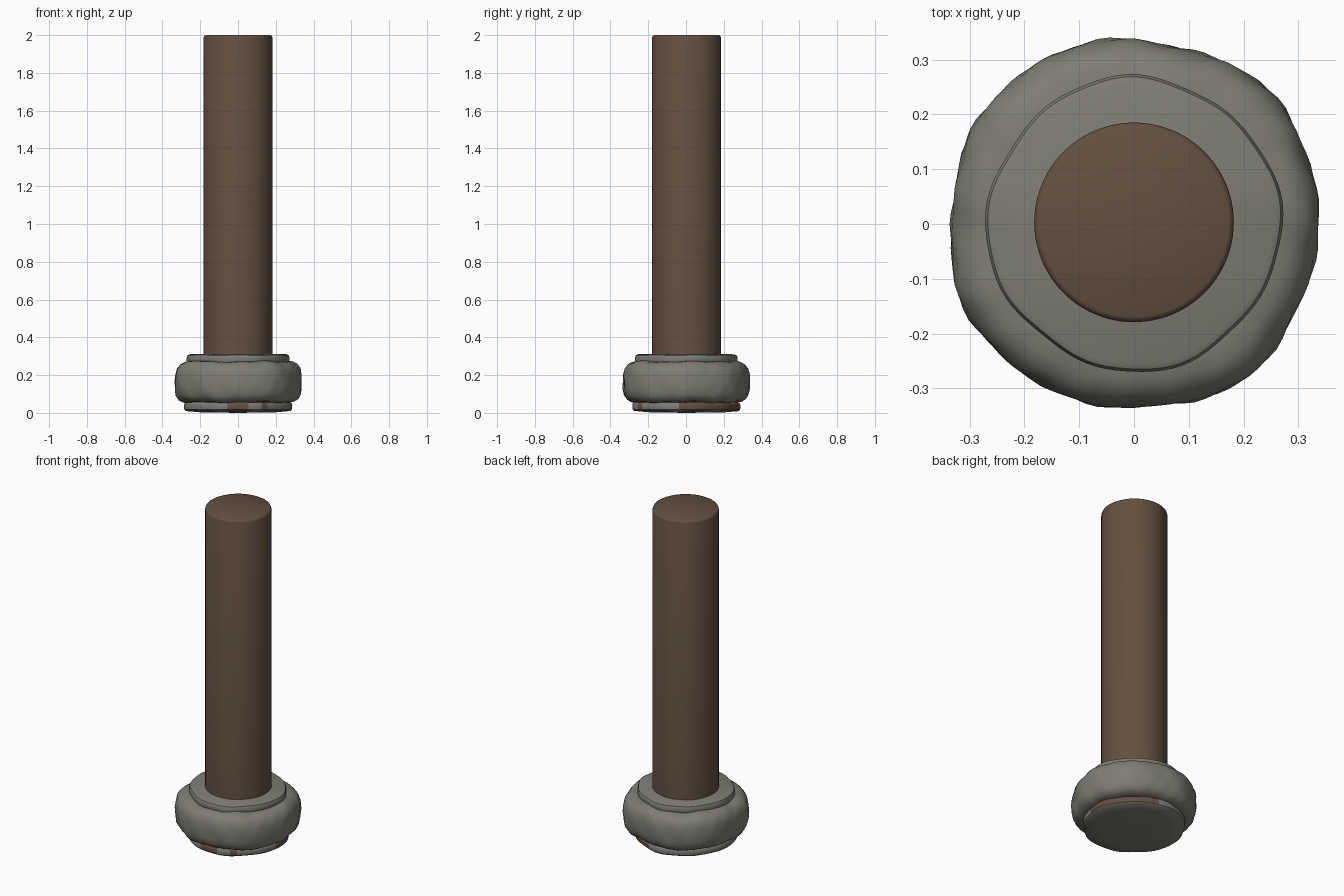
import bpy, bmesh, math
from math import sin, cos, tau

cube = bpy.data.objects.get("Cube")
if cube:
    bpy.data.objects.remove(cube, do_unlink=True)


def material(name, rgb):
    m = bpy.data.materials.new(name)
    m.use_nodes = True
    m.diffuse_color = (*rgb, 1)
    m.node_tree.nodes["Principled BSDF"].inputs["Base Color"].default_value = (*rgb, 1)
    return m


wood = material("brown wood", (0.125, 0.08, 0.051))
stone = material("grey stone", (0.21, 0.205, 0.175))


def lathe(name, profile, mats, segments=96, wobble=None, centre_y=0.0):
    """Spin an (r, z) profile; r = 0 end points become poles."""
    bm = bmesh.new()
    rings = []
    for r, z in profile:
        if r == 0:
            rings.append([bm.verts.new((0, centre_y, z))] * segments)
            continue
        ring = []
        for i in range(segments):
            a = tau * i / segments
            dr, dz = wobble(a, r, z) if wobble else (0, 0)
            ring.append(bm.verts.new(((r + dr) * cos(a), (r + dr) * sin(a) + centre_y, z + dz)))
        rings.append(ring)
    for low, high in zip(rings, rings[1:]):
        for i in range(segments):
            j = (i + 1) % segments
            quad = dict.fromkeys((low[i], low[j], high[j], high[i]))
            bm.faces.new(list(quad))
    bmesh.ops.recalc_face_normals(bm, faces=bm.faces)
    mesh = bpy.data.meshes.new(name)
    bm.to_mesh(mesh)
    bm.free()
    for m in mats:
        mesh.materials.append(m)
    obj = bpy.data.objects.new(name, mesh)
    bpy.context.collection.objects.link(obj)
    bpy.ops.object.select_all(action='DESELECT')
    obj.select_set(True)
    bpy.context.view_layer.objects.active = obj
    bpy.ops.object.shade_smooth_by_angle(angle=math.radians(40))
    return obj


# Hand-carved unevenness of the stone
def bulge_wobble(a, r, z):
    dr = (0.005 * sin(4 * a - 1) + 0.003 * sin(7 * a + 2)
          + 0.002 * sin(13 * a + 30 * z) + 0.0015 * sin(23 * a - 45 * z))
    return dr, 0.003 * sin(5 * a + 1) + 0.002 * sin(11 * a)


def ledge_wobble(a, r, z):
    return 0.004 * sin(4 * a + 1) + 0.002 * sin(9 * a), 0.001 * sin(7 * a)


# Straight round shaft with a softly rounded top edge
lathe("column_shaft", [(0, 0.1), (0.182, 0.1), (0.182, 1.988), (0.179, 1.996),
                       (0.172, 2.0), (0, 2.0)], [wood], centre_y=0.003)

# Low foot under the bulge
foot = lathe("base_foot", [(0, 0), (0.2, 0.004), (0.272, 0.01), (0.281, 0.018), (0.283, 0.032),
                           (0.282, 0.046), (0.274, 0.056), (0, 0.06)],
             [stone, wood], wobble=ledge_wobble)

# Worn patches on the foot rim, chosen by direction
worn = [(-6, 78), (-100, -80), (-62, -56)]
for p in foot.data.polygons:
    c = p.center
    angle = math.degrees(math.atan2(c.y, c.x))
    on_rim = math.hypot(c.x, c.y) > 0.275 and c.z > 0.02
    if on_rim and any(lo < angle < hi for lo, hi in worn):
        p.material_index = 1

# Wide rounded stone ring
lathe("base_bulge", [(0, 0.06), (0.265, 0.055), (0.295, 0.059), (0.318, 0.072), (0.332, 0.095),
                     (0.338, 0.125), (0.340, 0.165), (0.338, 0.205), (0.330, 0.235),
                     (0.313, 0.257), (0.29, 0.269), (0.255, 0.274), (0, 0.274)],
      [stone], wobble=bulge_wobble)

# Narrow collar around the shaft
lathe("base_collar", [(0, 0.25), (0.258, 0.25), (0.268, 0.275), (0.268, 0.294), (0.263, 0.305),
                      (0.252, 0.31), (0, 0.31)], [stone], wobble=ledge_wobble)
